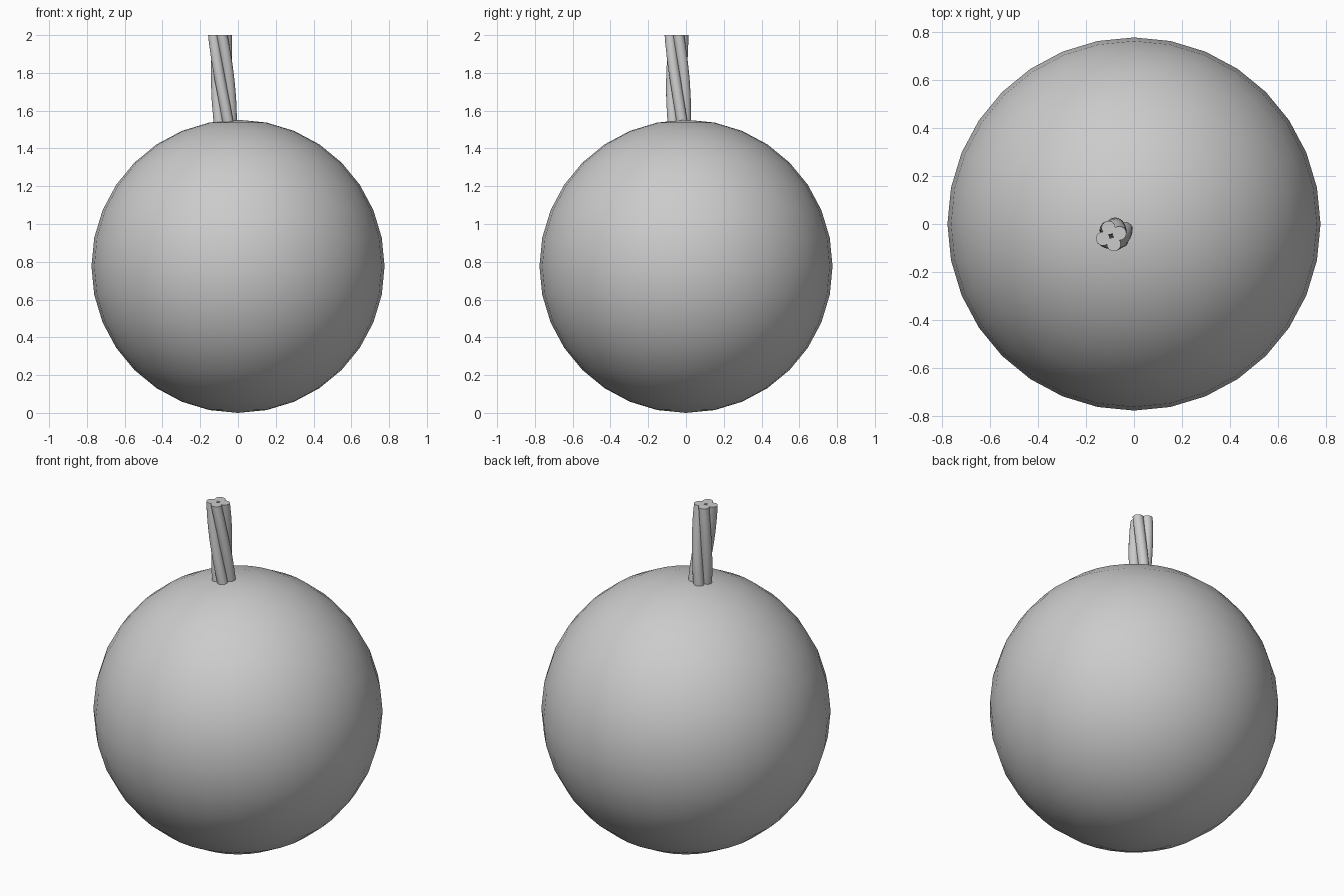
import bpy, bmesh, math
from mathutils import Vector

if "Cube" in bpy.data.objects:
    bpy.data.objects.remove(bpy.data.objects["Cube"])

R = 0.776

# Round body
bpy.ops.mesh.primitive_uv_sphere_add(segments=32, ring_count=16, radius=R, location=(0, 0, R))
body = bpy.context.object
body.name = "round_body"
bpy.ops.object.shade_smooth()

# Leaning stem axis and twist
BOTTOM = Vector((-0.066, -0.035, 1.52))
TOP = Vector((-0.095, -0.05, 2.0))
TOP_ANGLE, TWIST = math.radians(18), math.radians(100)
OFFSET, STRAND_R = 0.036, 0.029
STEPS, SIDES = 12, 16


def strand(index):
    """One capped tube spiralling round the stem axis."""
    bm = bmesh.new()
    rings = []
    for s in range(STEPS + 1):
        t = s / STEPS
        a = TOP_ANGLE + index * math.pi / 2 + TWIST * (1 - t)
        centre = BOTTOM.lerp(TOP, t) + OFFSET * Vector((math.cos(a), math.sin(a), 0))
        ring = []
        for k in range(SIDES):
            b = a + 2 * math.pi * k / SIDES
            ring.append(bm.verts.new(centre + STRAND_R * Vector((math.cos(b), math.sin(b), 0))))
        rings.append(ring)
    for lo, hi in zip(rings, rings[1:]):
        for k in range(SIDES):
            n = (k + 1) % SIDES
            bm.faces.new((lo[k], lo[n], hi[n], hi[k]))
    bm.faces.new(rings[-1])
    bm.faces.new(rings[0][::-1])
    mesh = bpy.data.meshes.new("stem_strand")
    bm.to_mesh(mesh)
    bm.free()
    obj = bpy.data.objects.new(f"stem_strand_{index + 1}", mesh)
    bpy.context.collection.objects.link(obj)
    bpy.ops.object.select_all(action='DESELECT')
    obj.select_set(True)
    bpy.context.view_layer.objects.active = obj
    bpy.ops.object.shade_smooth_by_angle(angle=math.radians(40))


# Four twisted strands
for i in range(4):
    strand(i)
